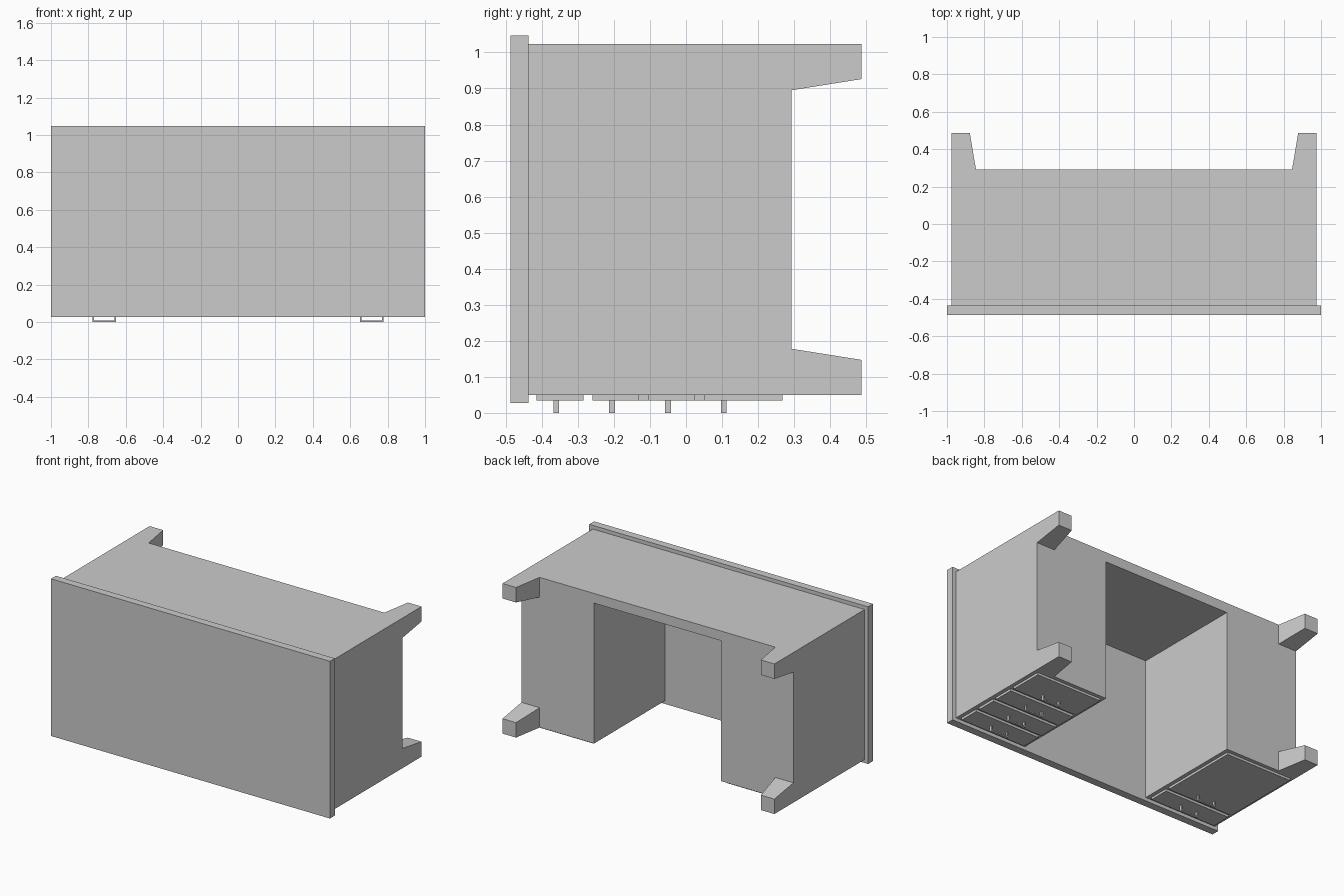
import bpy, bmesh

if "Cube" in bpy.data.objects:
    bpy.data.objects.remove(bpy.data.objects["Cube"])

# A kneehole desk lying on its drawer side: desk top faces -y, feet point to +y.


def mesh_object(name, bm):
    bmesh.ops.recalc_face_normals(bm, faces=bm.faces)
    me = bpy.data.meshes.new(name)
    bm.to_mesh(me)
    bm.free()
    ob = bpy.data.objects.new(name, me)
    bpy.context.collection.objects.link(ob)
    return ob


def prism(name, profile, axis, lo, hi):
    """Extrude a closed 2D profile along 'x', 'y' or 'z'."""
    place = {'x': lambda a, b, t: (t, a, b),
             'y': lambda a, b, t: (a, t, b),
             'z': lambda a, b, t: (a, b, t)}[axis]
    bm = bmesh.new()
    face = bm.faces.new([bm.verts.new(place(a, b, lo)) for a, b in profile])
    ext = bmesh.ops.extrude_face_region(bm, geom=[face])
    for v in ext['geom']:
        if isinstance(v, bmesh.types.BMVert):
            v.co['xyz'.index(axis)] = hi
    return mesh_object(name, bm)


def box(name, x, y, z):
    return prism(name, [(x[0], y[0]), (x[1], y[0]), (x[1], y[1]), (x[0], y[1])],
                 'z', z[0], z[1])


W, KNEE = 0.975, 0.455           # body half width, kneehole half width
TOP, BASE, FOOT = -0.437, 0.292, 0.487
Z0, Z1, ZP = 0.05, 1.023, 0.96   # drawer side, back side, kneehole depth

# Desk top
box("desk_top", (-1, 1), (-0.487, TOP), (0.028, 1.047))

# Body: two pedestals joined by the back panel
prism("body", [(-W, Z0), (-KNEE, Z0), (-KNEE, ZP), (KNEE, ZP),
               (KNEE, Z0), (W, Z0), (W, Z1), (-W, Z1)], 'y', TOP, BASE)

# Tapered legs, flush with the outer corners
for sx in (-1, 1):
    for zc, sz in ((Z0, 1), (Z1, -1)):
        bm = bmesh.new()
        rings = []
        for y, wx, wz in ((BASE, 0.13, 0.128), (FOOT, 0.097, 0.097)):
            rings.append([bm.verts.new((sx * (W - a * wx), y, zc + sz * b * wz))
                          for a, b in ((0, 0), (1, 0), (1, 1), (0, 1))])
        for r in rings:
            bm.faces.new(r)
        for i in range(4):
            j = (i + 1) % 4
            bm.faces.new((rings[0][i], rings[0][j], rings[1][j], rings[1][i]))
        mesh_object("leg", bm)

# Drawer fronts with U-shaped pulls: four on the +x side, two on the -x side
stacks = {1: [(-0.415, -0.285), (-0.26, -0.13), (-0.105, 0.025), (0.05, 0.268)],
          -1: [(-0.415, -0.285), (-0.26, 0.268)]}
ZD = 0.035
for side, fronts in stacks.items():
    c = side * 0.715
    for y0, y1 in fronts:
        box("drawer_front", (c - 0.235, c + 0.235), (y0, y1), (ZD, Z0))
        h, t = 0.063, 0.008
        prism("drawer_pull", [(c - h, ZD), (c - h, 0), (c + h, 0), (c + h, ZD),
                              (c + h - t, ZD), (c + h - t, t),
                              (c - h + t, t), (c - h + t, ZD)],
              'y', y0 + 0.047, y0 + 0.063)
